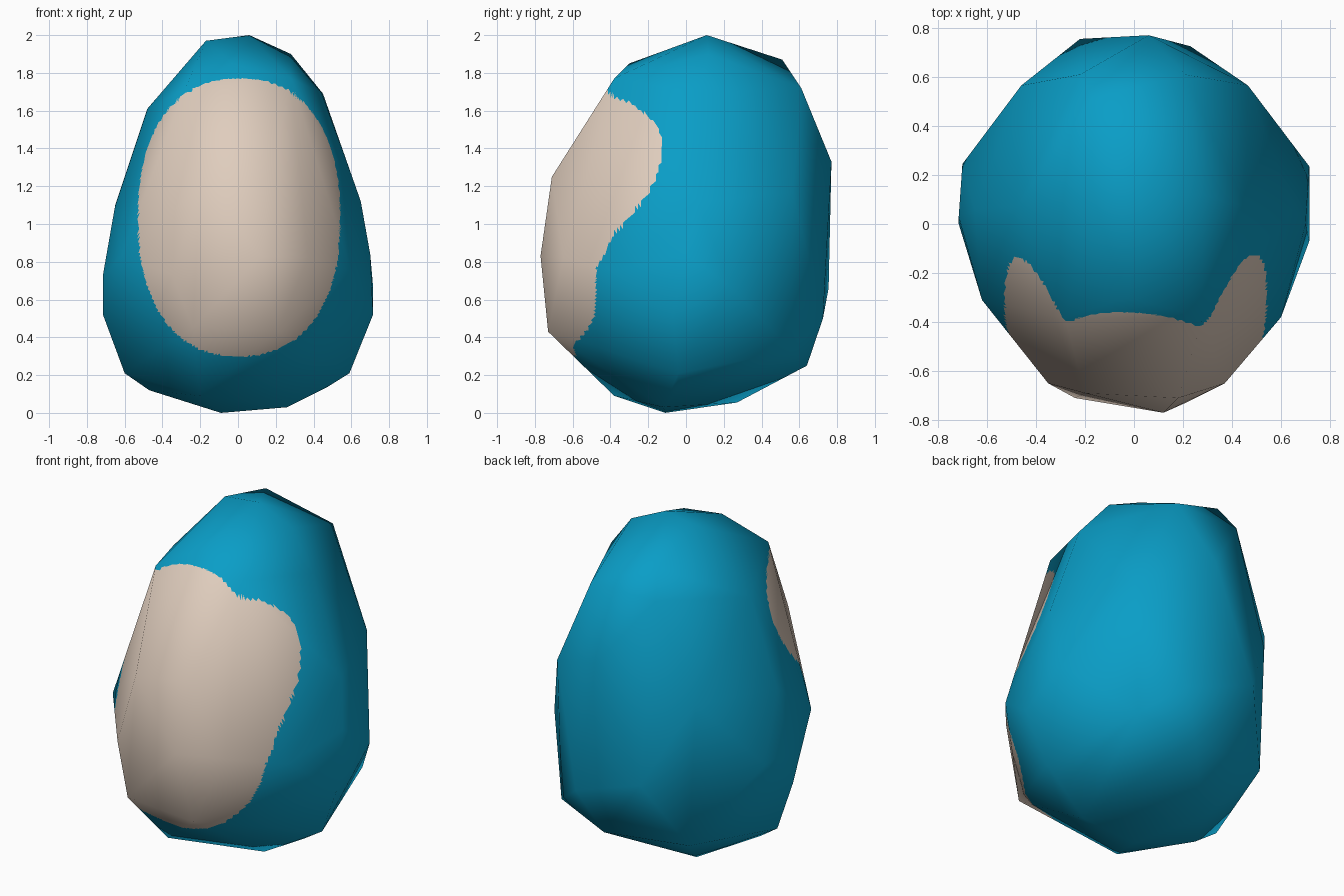
import bpy, bmesh

if "Cube" in bpy.data.objects:
    bpy.data.objects.remove(bpy.data.objects["Cube"])

# Corners of the faceted egg, from the top down (z is measured from mid height)
CORNERS = [
    (.06, .11, 1), (-.17, .12, .97), (.28, .12, .90), (-.17, .51, .87),
    (-.03, -.30, .85), (.207, .61, .72), (-.22, .61, .72), (.28, -.38, .77),
    (-.28, -.385, .715), (.45, .07, .69), (-.48, .07, .61), (.06, .77, .33),
    (.18, -.71, .25), (-.20, -.69, .19), (.465, .565, .166), (-.46, .565, .14),
    (.65, .06, .12), (-.65, .06, .10), (.70, 0, -.16), (.12, -.77, -.17),
    (-.62, -.31, -.175), (.37, -.65, -.18), (.60, -.38, -.25),
    (-.35, -.65, -.265), (-.715, .03, -.27), (-.70, .245, -.28),
    (.715, .235, -.33), (-.22, .755, -.34), (.715, -.07, -.48),
    (-.715, 0, -.48), (.23, .725, -.50), (-.24, -.71, -.55), (.21, -.73, -.57),
    (.44, .56, -.67), (-.42, .57, -.72), (.10, .64, -.75), (.59, -.04, -.79),
    (-.60, -.015, -.79), (.47, -.04, -.865), (-.47, -.04, -.88),
    (-.20, -.38, -.91), (-.26, .27, -.945), (.26, -.12, -.97),
    (-.09, -.11, -1)]
STEPS = 28


def material(name, rgb):
    m = bpy.data.materials.new(name)
    m.diffuse_color = (*rgb, 1)
    m.use_nodes = True
    m.node_tree.nodes["Principled BSDF"].inputs["Base Color"].default_value = m.diffuse_color
    return m


# Low-poly egg skin around the corners
bm = bmesh.new()
for x, y, z in CORNERS:
    bm.verts.new((x, y, z + 1))
bmesh.ops.convex_hull(bm, input=list(bm.verts))
bmesh.ops.delete(bm, geom=[v for v in bm.verts if not v.link_faces],
                 context='VERTS')
bmesh.ops.triangulate(bm, faces=list(bm.faces))
bmesh.ops.recalc_face_normals(bm, faces=list(bm.faces))
bm.normal_update()

# Split each flat facet into a fine grid, carrying the smooth corner normals
points, normals, faces, lookup = [], [], [], {}


def grid_point(tri, i, j):
    weights = (STEPS - i - j, i, j)
    p = sum((v.co * w for v, w in zip(tri, weights)), tri[0].co * 0) / STEPS
    key = (round(p.x, 4), round(p.y, 4), round(p.z, 4))
    if key not in lookup:
        lookup[key] = len(points)
        n = sum((v.normal * w for v, w in zip(tri, weights)), p * 0)
        points.append(tuple(p))
        normals.append(tuple(n.normalized()))
    return lookup[key]


for f in bm.faces:
    # Shared corner order keeps the grids of neighbouring facets welded
    tri = list(f.verts)
    for i in range(STEPS):
        for j in range(STEPS - i):
            a = grid_point(tri, i, j)
            b = grid_point(tri, i + 1, j)
            c = grid_point(tri, i, j + 1)
            faces.append((a, b, c))
            if i + j < STEPS - 1:
                faces.append((b, grid_point(tri, i + 1, j + 1), c))
bm.free()
faces = [f for f in faces if len(set(f)) == 3]

mesh = bpy.data.meshes.new("egg_body")
mesh.from_pydata(points, [], faces)
mesh.materials.append(material("teal_blue", (.003, .34, .57)))
mesh.materials.append(material("pale_beige", (.74, .61, .51)))

# Pale belly patch: a rounded oval on the front
for p in mesh.polygons:
    p.use_smooth = True
    c = p.center
    oval = (abs(c.x - .006) / .535) ** 2.3 + (abs(c.z - 1.035) / .735) ** 2.3
    p.material_index = 1 if c.y < 0 and oval < 1 else 0

mesh.normals_split_custom_set_from_vertices(normals)
body = bpy.data.objects.new("egg_body", mesh)
bpy.context.collection.objects.link(body)
